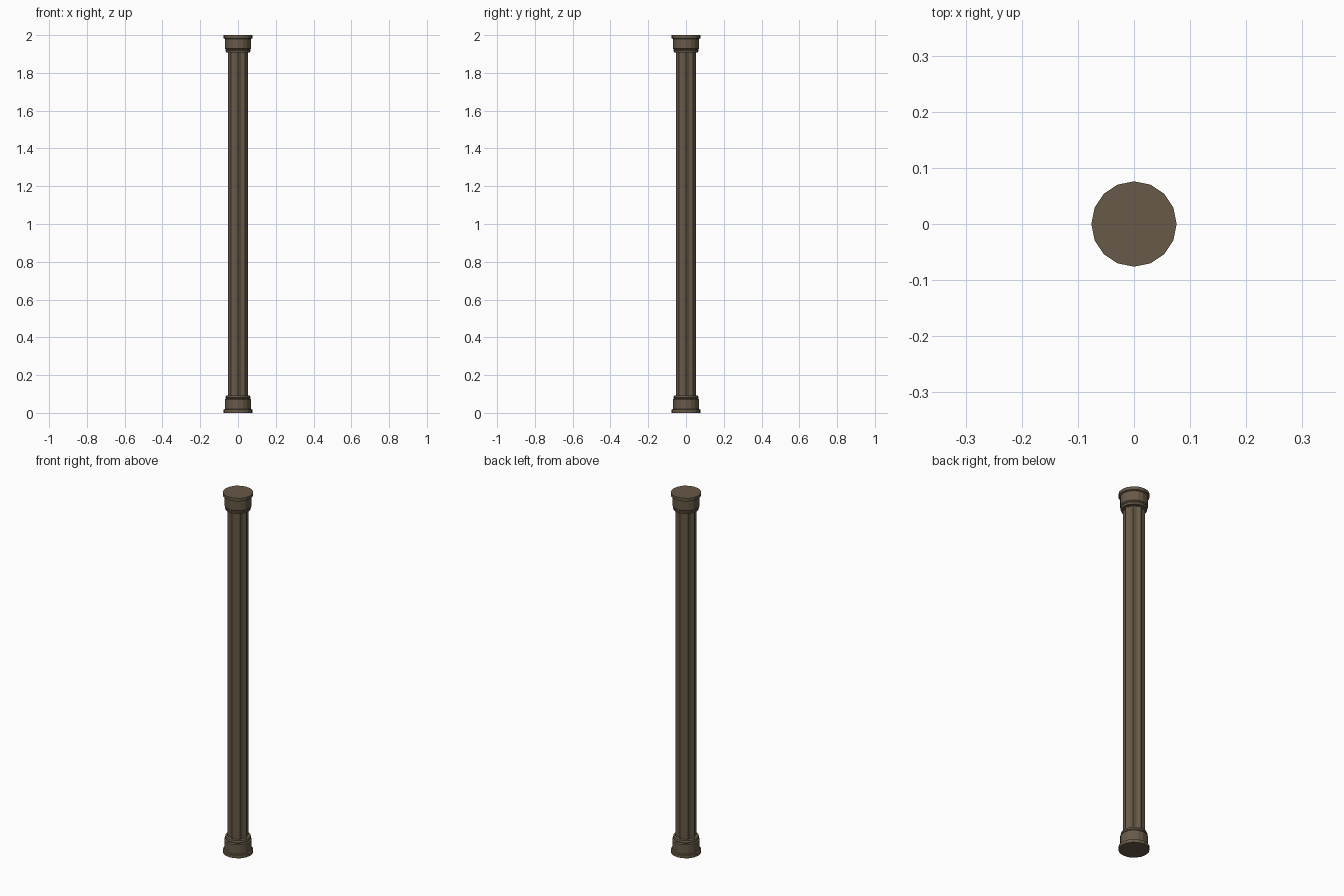
import bpy, bmesh, math

if "Cube" in bpy.data.objects:
    bpy.data.objects.remove(bpy.data.objects["Cube"])

bronze = bpy.data.materials.new("dark_bronze")
bronze.diffuse_color = (0.135, 0.100, 0.063, 1)
bronze.use_nodes = True
bronze.node_tree.nodes["Principled BSDF"].inputs["Base Color"].default_value = bronze.diffuse_color


def loft(name, rings):
    """Skin rings of 16 points; each ring is (z, radius at even points, radius at odd points)."""
    bm = bmesh.new()
    loops = []
    for z, ra, rb in rings:
        loops.append([bm.verts.new(((ra, rb)[i % 2] * math.cos(i * math.pi / 8),
                                    (ra, rb)[i % 2] * math.sin(i * math.pi / 8), z))
                      for i in range(16)])
    for a, b in zip(loops, loops[1:]):
        for i in range(16):
            j = (i + 1) % 16
            bm.faces.new((a[i], a[j], b[j], b[i]))
    bm.faces.new(loops[0])
    bm.faces.new(loops[-1])
    bmesh.ops.recalc_face_normals(bm, faces=bm.faces)
    me = bpy.data.meshes.new(name)
    bm.to_mesh(me)
    bm.free()
    me.materials.append(bronze)
    ob = bpy.data.objects.new(name, me)
    bpy.context.collection.objects.link(ob)


# fluted shaft with eight ridges
loft("fluted_shaft", [(0.08, 0.053, 0.044), (1.92, 0.053, 0.044)])

# moulded end profile, used upright for the base and flipped for the capital
profile = [(0, 0.076), (0.017, 0.076), (0.020, 0.069), (0.072, 0.069),
           (0.077, 0.063), (0.081, 0.066), (0.092, 0.064), (0.093, 0.053)]
loft("base", [(z, r, r) for z, r in profile])
loft("capital", [(2 - z, r, r) for z, r in profile])
